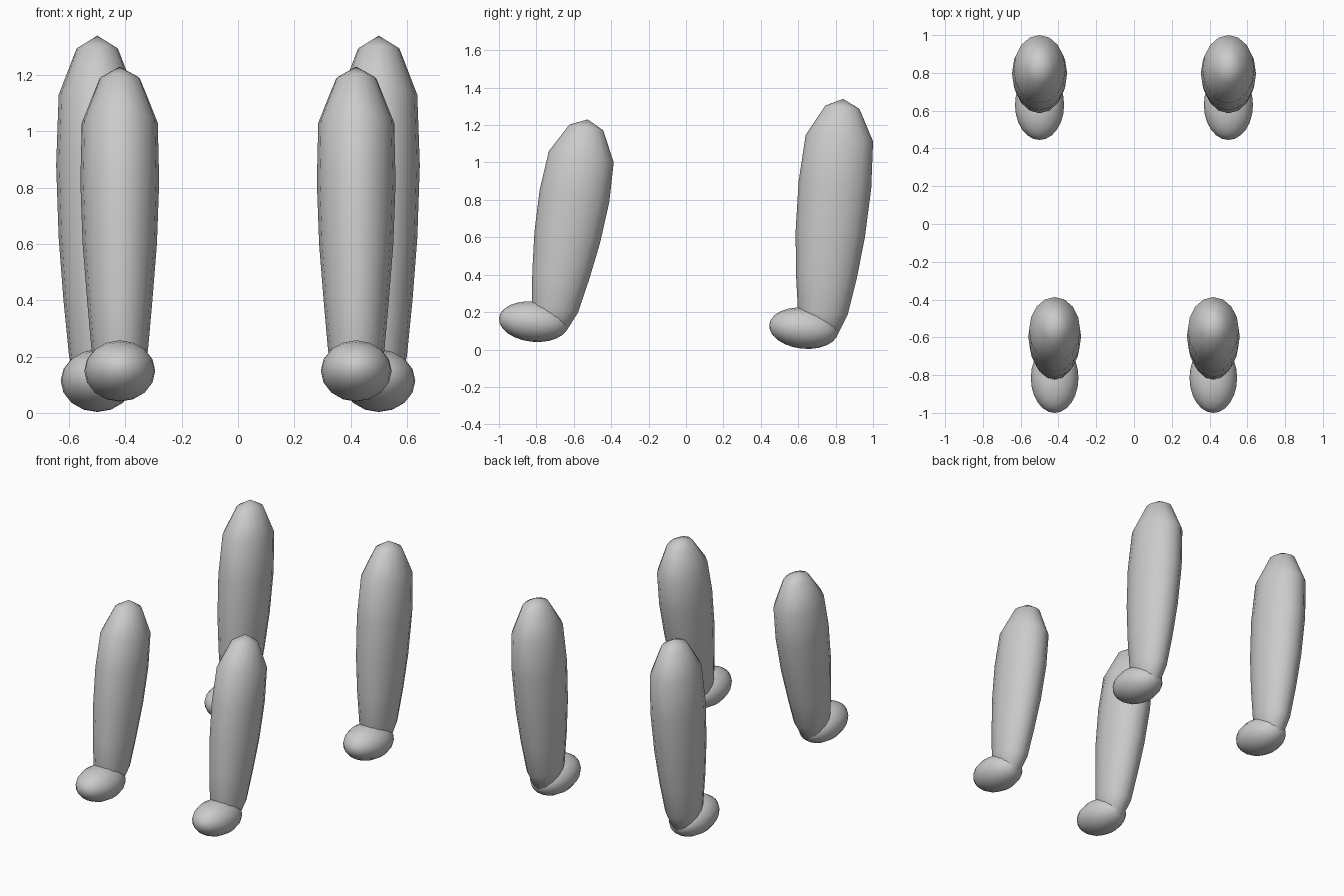
import bpy, bmesh, math
from mathutils import Vector, Matrix

if "Cube" in bpy.data.objects:
    bpy.data.objects.remove(bpy.data.objects["Cube"])


def finish(name, bm):
    """Smooth mesh object, mirrored across x = 0."""
    bmesh.ops.recalc_face_normals(bm, faces=bm.faces)
    for f in bm.faces:
        f.smooth = True
    me = bpy.data.meshes.new(name)
    bm.to_mesh(me)
    bm.free()
    ob = bpy.data.objects.new(name, me)
    bpy.context.collection.objects.link(ob)
    mod = ob.modifiers.new("Mirror", 'MIRROR')
    mod.use_mirror_merge = False
    return ob


def leg(name, x, y0, z0, slope, bottom, top, rings, sides=16):
    """Tapered leg: tilted elliptical rings (z, rx, ry) between two poles."""
    bm = bmesh.new()
    tilt = math.atan(slope)
    across = Vector((0, math.cos(tilt), -math.sin(tilt)))

    def centre(z):
        return Vector((x, y0 + slope * (z - z0), z))

    loops = []
    for z, rx, ry in rings:
        loop = []
        for i in range(sides):
            a = 2 * math.pi * i / sides
            p = centre(z) + Vector((rx * math.cos(a), 0, 0)) + across * (ry * math.sin(a))
            loop.append(bm.verts.new(p))
        loops.append(loop)
    low, high = bm.verts.new(centre(bottom)), bm.verts.new(centre(top))
    for i in range(sides):
        j = (i + 1) % sides
        for a, b in zip(loops, loops[1:]):
            bm.faces.new((a[i], a[j], b[j], b[i]))
        bm.faces.new((low, loops[0][j], loops[0][i]))
        bm.faces.new((high, loops[-1][i], loops[-1][j]))
    return finish(name, bm)


def paw(name, centre, radii, tilt):
    """Slightly tilted ellipsoid with its long axis front to back."""
    bm = bmesh.new()
    m = (Matrix.Translation(centre) @ Matrix.Rotation(math.radians(tilt), 4, 'X')
         @ Matrix.Diagonal((radii[0], radii[1], radii[2], 1))
         @ Matrix.Rotation(math.pi / 2, 4, 'X'))
    bmesh.ops.create_uvsphere(bm, u_segments=16, v_segments=12, radius=1, matrix=m)
    return finish(name, bm)


# Front pair
leg("front_legs", 0.42, -0.56, 1.03, 0.174, 0.06, 1.23, [
    (0.11, 0.065, 0.08), (0.22, 0.10, 0.126), (0.40, 0.116, 0.154),
    (0.60, 0.132, 0.178), (0.82, 0.14, 0.189), (1.03, 0.135, 0.176),
    (1.187, 0.072, 0.092)])
paw("front_paws", (0.42, -0.815, 0.149), (0.126, 0.186, 0.108), -6)

# Back pair
leg("back_legs", 0.50, 0.82, 1.13, 0.095, 0.03, 1.34, [
    (0.075, 0.067, 0.085), (0.20, 0.10, 0.134), (0.40, 0.12, 0.164),
    (0.62, 0.137, 0.186), (0.88, 0.146, 0.195), (1.13, 0.137, 0.181),
    (1.295, 0.073, 0.092)])
paw("back_paws", (0.50, 0.63, 0.114), (0.13, 0.186, 0.11), -6)
